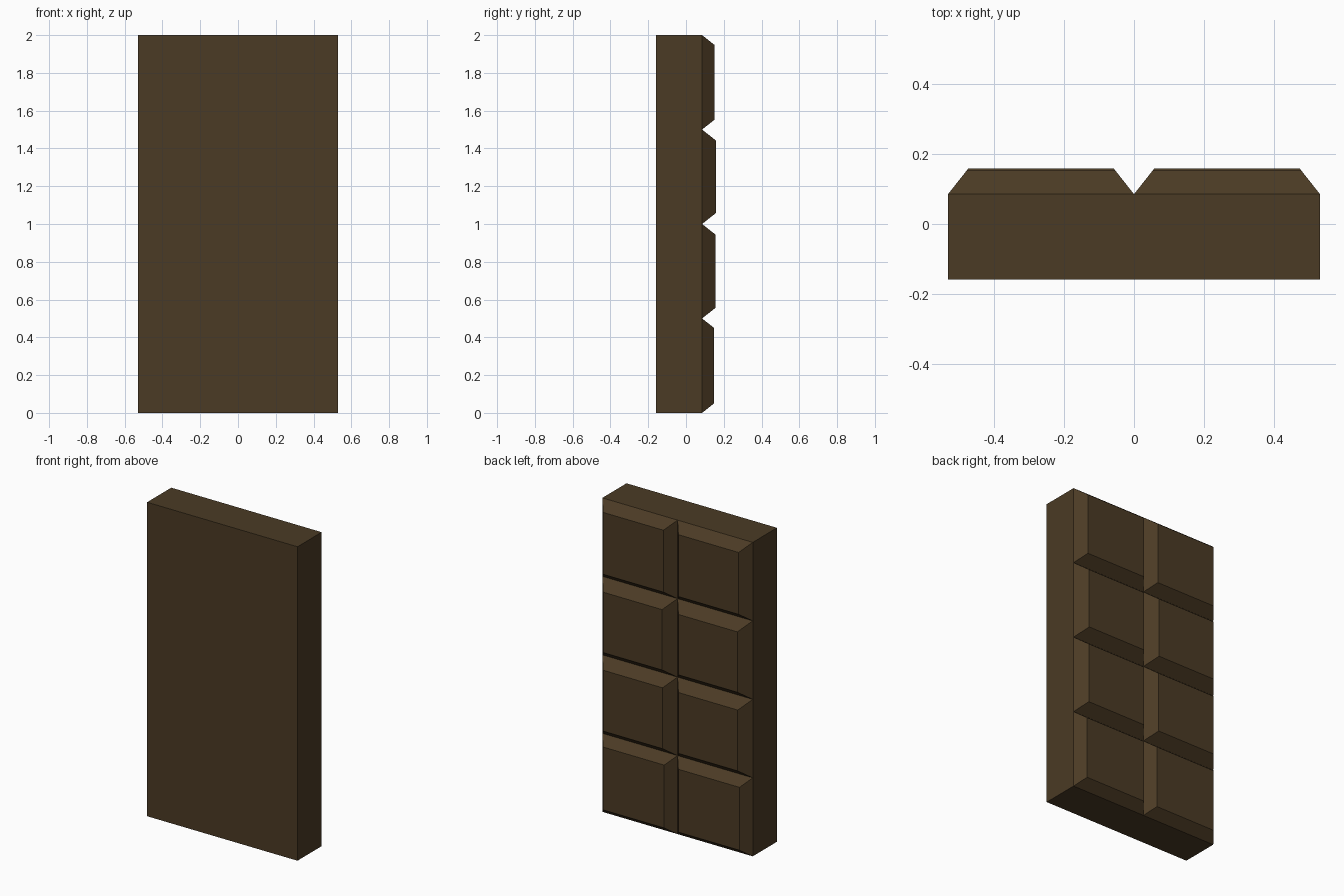
import bpy, bmesh
from mathutils import Vector

if "Cube" in bpy.data.objects:
    bpy.data.objects.remove(bpy.data.objects["Cube"])

HALF_W, HEIGHT = 0.53, 2.0
FRONT_Y, GROOVE_Y = -0.158, 0.085
ROW_DEPTHS = [0.063, 0.071, 0.073, 0.067]   # raised height of each row, bottom to top
SLOPE = 0.79                                # bevel inset per unit of depth

bm = bmesh.new()

# Slab: plain box
bmesh.ops.create_cube(bm, size=1.0)
for v in bm.verts:
    v.co = Vector((v.co.x * 2 * HALF_W,
                   GROOVE_Y if v.co.y > 0 else FRONT_Y,
                   (v.co.z + 0.5) * HEIGHT))

# Score lines: split the slab into two columns and four rows
cuts = [((0, 0, 0), (1, 0, 0))]
cuts += [((0, 0, HEIGHT * i / 4), (0, 0, 1)) for i in (1, 2, 3)]
for co, no in cuts:
    bmesh.ops.bisect_plane(bm, geom=bm.verts[:] + bm.edges[:] + bm.faces[:],
                           plane_co=co, plane_no=no)
bm.normal_update()

# Squares: raise every back face as a bevelled block
for face in [f for f in bm.faces if f.normal.y > 0.9]:
    row = int(face.calc_center_median().z / (HEIGHT / 4))
    depth = ROW_DEPTHS[row]
    bmesh.ops.inset_individual(bm, faces=[face], thickness=depth * SLOPE,
                               use_even_offset=True)
    for v in face.verts:
        v.co.y += depth

bmesh.ops.recalc_face_normals(bm, faces=bm.faces[:])
mesh = bpy.data.meshes.new("chocolate_bar")
bm.to_mesh(mesh)
bm.free()

bar = bpy.data.objects.new("chocolate_bar", mesh)
bpy.context.collection.objects.link(bar)
mat = bpy.data.materials.new("dark_chocolate")
mat.diffuse_color = (0.07, 0.043, 0.018, 1)
mat.use_nodes = True
mat.node_tree.nodes["Principled BSDF"].inputs["Base Color"].default_value = mat.diffuse_color
mesh.materials.append(mat)
